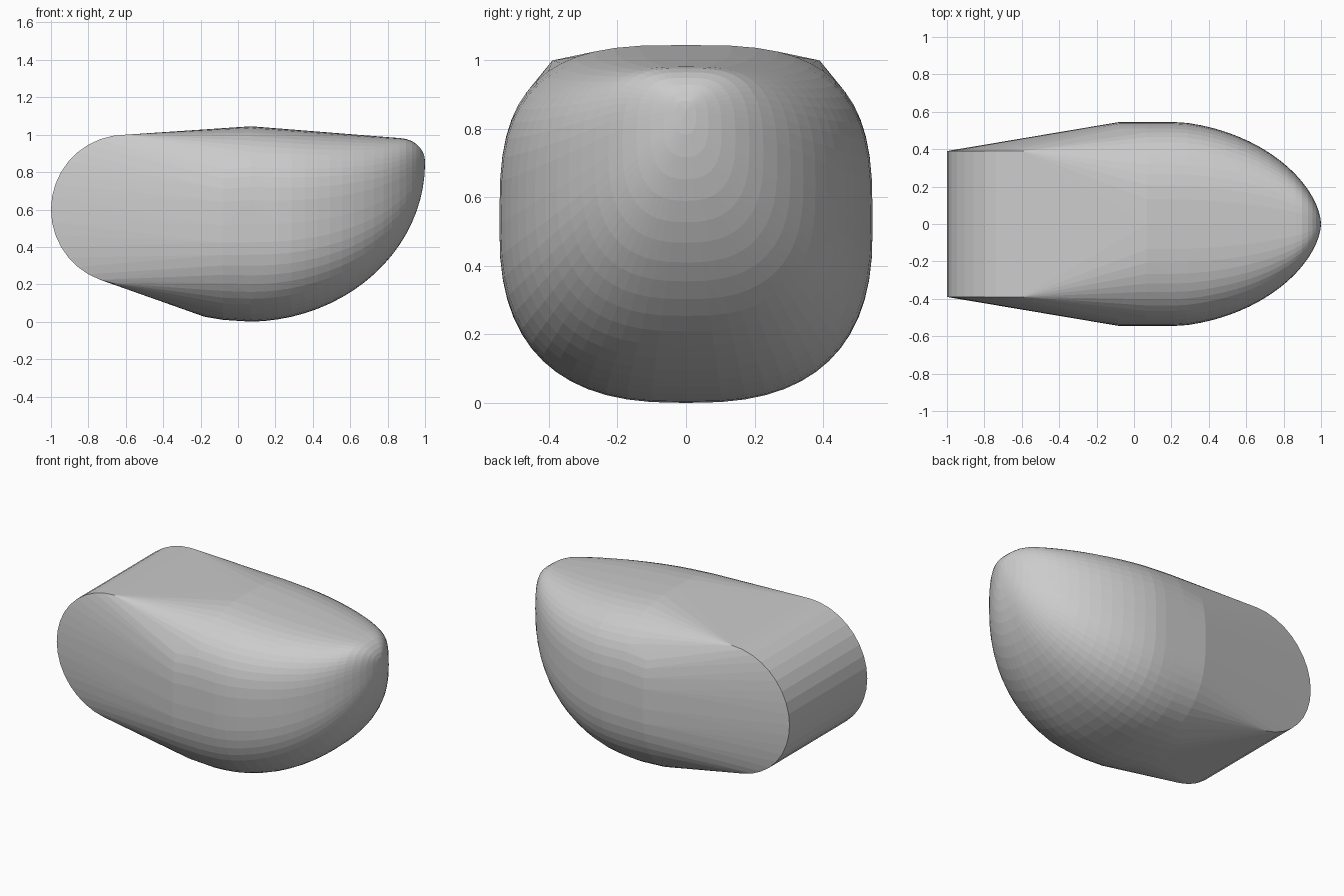
import bpy, bmesh
from math import sin, cos, pi, sqrt

if "Cube" in bpy.data.objects:
    bpy.data.objects.remove(bpy.data.objects["Cube"])

SIDES = 56      # vertices round each cross-section
RINGS = 20      # cross-sections from the widest point to the nose


def spow(v, e):
    return (1 if v >= 0 else -1) * abs(v) ** e


def top_height(x):
    # gently sloping roof with a rounded front corner
    z = 1.045 - 0.08 * (x - 0.07)
    if x > 0.86:
        z = 0.982 - 0.125 * (1 - sqrt(max(0, 1 - ((x - 0.86) / 0.14) ** 2)))
    return z


def nose_section(x):
    # half width, bottom and top of the body at x
    u = max(0, (x - 0.12) / 0.88)
    w = min(0.545, 0.552 * max(0, 1 - u * u) ** 0.585)
    lo = 0.85 - 0.85 * sqrt(max(0, 1 - ((x - 0.05) / 0.95) ** 2))
    return x, w, lo, top_height(x)


def section(x, w, lo, hi):
    # rounded-square ring, fuller above than below
    mid, half = (lo + hi) / 2, (hi - lo) / 2
    for i in range(SIDES):
        a = 2 * pi * i / SIDES
        e = 2 / 3.1 if sin(a) > 0 else 2 / 2.6
        yield x, w * spow(cos(a), e), mid + half * spow(sin(a), e)


bm = bmesh.new()
# Rounded body: two rear rings, then rings closing in on the nose
rings = [(-0.18, 0.505, 0.027, 1.000), (-0.08, 0.545, 0.010, 1.025)]
rings += [nose_section(0.07 + 0.93 * sin(pi / 2 * k / RINGS)) for k in range(RINGS + 1)]
for r in rings:
    for p in section(*r):
        bm.verts.new(p)
# Back drum lying across the body
for i in range(36):
    a = 2 * pi * i / 36
    for y in (-0.39, 0.39):
        bm.verts.new((-0.6 + 0.4 * cos(a), y, 0.6 + 0.4 * sin(a)))

# Tight skin around both parts
bmesh.ops.remove_doubles(bm, verts=bm.verts[:], dist=0.0005)
bmesh.ops.convex_hull(bm, input=bm.verts[:])
bmesh.ops.delete(bm, geom=[v for v in bm.verts if not v.link_faces], context='VERTS')
loose = [e for e in bm.edges if not e.link_faces]
bmesh.ops.delete(bm, geom=loose, context='EDGES')
bmesh.ops.recalc_face_normals(bm, faces=bm.faces[:])

mesh = bpy.data.meshes.new("rounded_shell")
bm.to_mesh(mesh)
bm.free()
shell = bpy.data.objects.new("rounded_shell", mesh)
bpy.context.collection.objects.link(shell)
